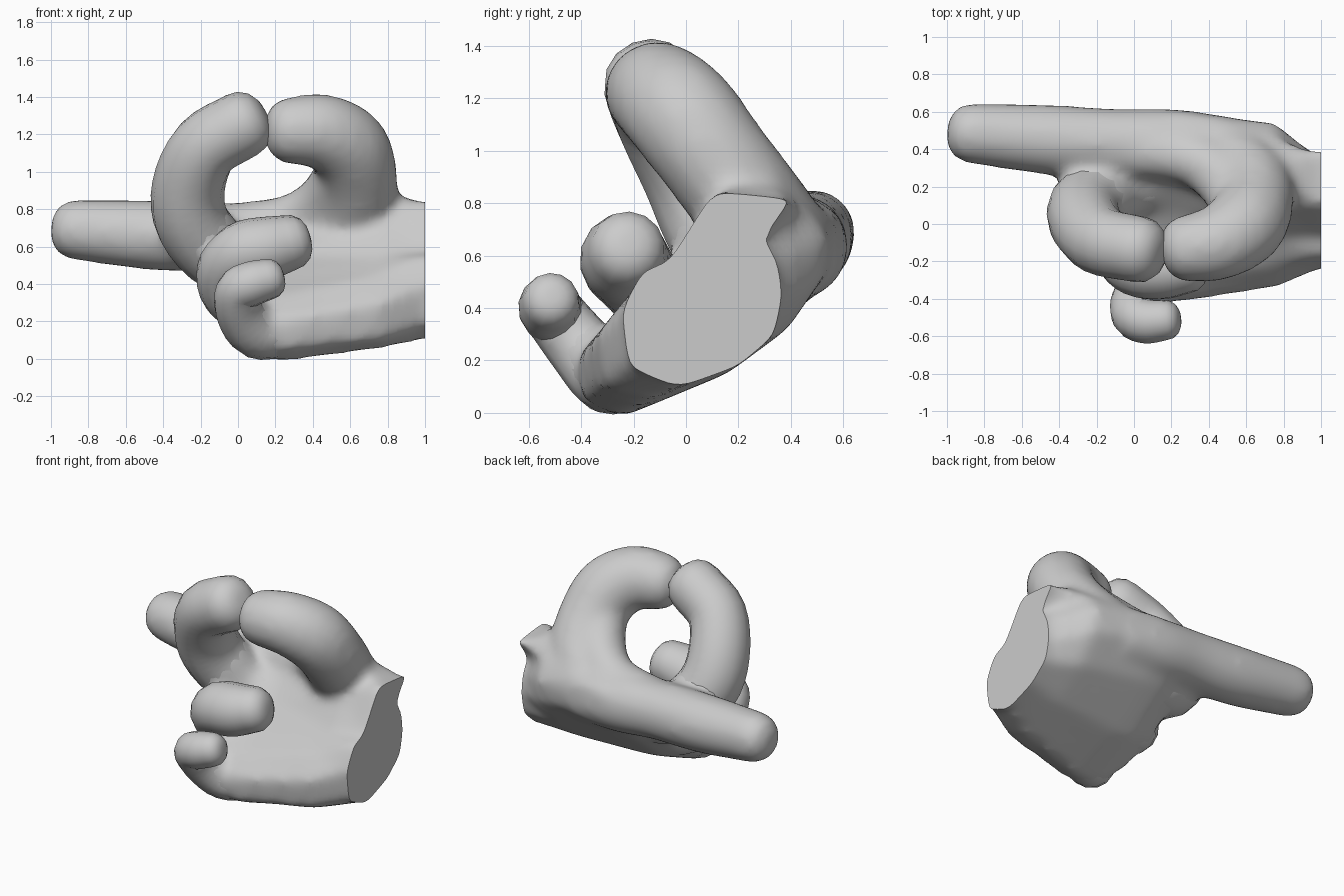
import bpy, bmesh, math
from mathutils import Vector

if "Cube" in bpy.data.objects:
    bpy.data.objects.remove(bpy.data.objects["Cube"])

skin = bpy.data.materials.new("plain grey")
skin.use_nodes = True
GREY = (0.6, 0.6, 0.6, 1)
skin.diffuse_color = GREY
skin.node_tree.nodes["Principled BSDF"].inputs["Base Color"].default_value = GREY


def loft(bm, rings):
    """Skin a row of equal rings and close both ends."""
    loops = [[bm.verts.new(p) for p in ring] for ring in rings]
    n = len(loops[0])
    for a, b in zip(loops, loops[1:]):
        for i in range(n):
            j = (i + 1) % n
            bm.faces.new((a[i], a[j], b[j], b[i]))
    bm.faces.new(loops[0][::-1])
    bm.faces.new(loops[-1])


def spline(keys, steps=4):
    """Catmull-Rom through (x, y, z, radius) keys."""
    k = [Vector(p) for p in keys]
    k = [2 * k[0] - k[1]] + k + [2 * k[-1] - k[-2]]
    out = []
    for a, b, c, d in zip(k, k[1:], k[2:], k[3:]):
        for s in range(steps):
            t = s / steps
            out.append(0.5 * (2 * b + (c - a) * t + (2 * a - 5 * b + 4 * c - d) * t * t
                              + (3 * b - a - 3 * c + d) * t ** 3))
    return out + [k[-2]]


def finger(bm, keys, sides=14):
    """Tube along a path from root to a blunt rounded tip."""
    path = spline(keys)
    pts = [p.to_3d() for p in path]
    radii = [p[3] for p in path]
    end, r = pts[-1], radii[-1]
    way = (pts[-1] - pts[-2]).normalized()
    for deg in (25, 50, 70, 84):
        a = math.radians(deg)
        pts.append(end + way * r * 0.8 * math.sin(a))
        radii.append(r * math.cos(a) ** 0.7)
    rings, side = [], None
    for i, p in enumerate(pts):
        t = (pts[min(i + 1, len(pts) - 1)] - pts[max(i - 1, 0)]).normalized()
        side = t.orthogonal() if side is None else side - t * side.dot(t)
        side.normalize()
        up = t.cross(side)
        rings.append([p + radii[i] * (side * math.cos(u) + up * math.sin(u))
                      for u in (math.tau * s / sides for s in range(sides))])
    loft(bm, rings)


def finish(bm, name):
    bmesh.ops.recalc_face_normals(bm, faces=bm.faces)
    mesh = bpy.data.meshes.new(name)
    bm.to_mesh(mesh)
    bm.free()
    mesh.materials.append(skin)
    obj = bpy.data.objects.new(name, mesh)
    bpy.context.collection.objects.link(obj)
    return obj


# Palm cross-sections in (y, z), from wrist to knuckles
wrist = [(-.02, .1), (-.21, .18), (-.24, .4), (-.16, .55), (-.07, .57), (.1, .84),
         (.39, .81), (.28, .66), (.34, .56), (.36, .43), (.33, .29), (.2, .18)]
heel = [(-.14, .05), (-.31, .1), (-.34, .3), (-.22, .45), (-.09, .54), (.08, .76),
        (.32, .9), (.47, .78), (.54, .66), (.52, .51), (.39, .32), (.16, .15)]
middle = [(-.25, -.02), (-.4, .05), (-.42, .21), (-.3, .34), (-.13, .44), (.06, .56),
          (.27, .75), (.45, .84), (.6, .75), (.6, .59), (.42, .38), (.12, .14)]
cy, cz = (sum(p[i] for p in middle) / len(middle) for i in (0, 1))


def shrunk(f):
    return [(cy + (y - cy) * f, cz + (z - cz) * f) for y, z in middle]


sections = [(1.15, wrist), (1, wrist), (.76, heel), (.25, middle), (.1, shrunk(.95)), (-.06, shrunk(.7))]

# Paths of the three curled fingers
curled = {
    "middle_finger": [(.15, .25, .48, .17), (-.08, .2, .54, .19), (-.24, .11, .72, .2), (-.265, .02, .92, .195),
                      (-.175, -.09, 1.13, .185), (.02, -.135, 1.25, .18)],
    "ring_finger": [(.2, .02, .29, .15), (0, -.03, .33, .17), (-.07, -.14, .46, .155),
                    (.02, -.22, .56, .17), (.15, -.235, .59, .17), (.27, -.225, .62, .15)],
    "little_finger": [(.25, -.25, .15, .14), (.1, -.3, .145, .145), (.01, -.4, .25, .13),
                      (.0, -.49, .36, .12), (.07, -.52, .4, .12), (.16, -.515, .425, .11)],
}

# Hand: palm, index finger, thumb, web and knuckles fused into one skin
bm = bmesh.new()
loft(bm, [[(x, y, z) for y, z in ring] for x, ring in sections])
finger(bm, [(.5, .42, .6, .16), (.2, .42, .63, .2), (-.1, .43, .65, .19),
            (-.45, .45, .66, .19), (-.87, .485, .69, .165)])
finger(bm, [(.25, .4, .62, .17), (.47, .35, .67, .2), (.615, .24, .8, .215), (.64, .11, .97, .215),
            (.59, -.01, 1.13, .22), (.45, -.1, 1.215, .205), (.29, -.13, 1.22, .185)])
finger(bm, [(-.05, .4, .68, .15), (.28, .36, .73, .15), (.46, .26, .83, .16), (.56, .12, .97, .16)])
for keys in curled.values():
    finger(bm, keys[:3])
hand = finish(bm, "hand")
remesh = hand.modifiers.new("fuse", "REMESH")
remesh.mode = "VOXEL"
remesh.voxel_size = 0.03
smooth = hand.modifiers.new("soften", "SMOOTH")
smooth.factor = 0.5
smooth.iterations = 14

# Cut the wrist flat
bm = bmesh.new()
bm.from_object(hand, bpy.context.evaluated_depsgraph_get())
bpy.data.objects.remove(hand)
cut = bmesh.ops.bisect_plane(bm, geom=bm.verts[:] + bm.edges[:] + bm.faces[:],
                             plane_co=(1, 0, 0), plane_no=(1, 0, 0), clear_outer=True)
rim = [e for e in cut["geom_cut"] if isinstance(e, bmesh.types.BMEdge)]
bmesh.ops.contextual_create(bm, geom=rim)
parts = [finish(bm, "hand")]

# Curled fingers
for name, keys in curled.items():
    bm = bmesh.new()
    finger(bm, keys)
    parts.append(finish(bm, name))

# Smooth shading with a crisp wrist edge
for obj in bpy.context.selected_objects:
    obj.select_set(False)
for obj in parts:
    obj.select_set(True)
bpy.context.view_layer.objects.active = parts[0]
bpy.ops.object.shade_smooth_by_angle(angle=math.radians(40))
